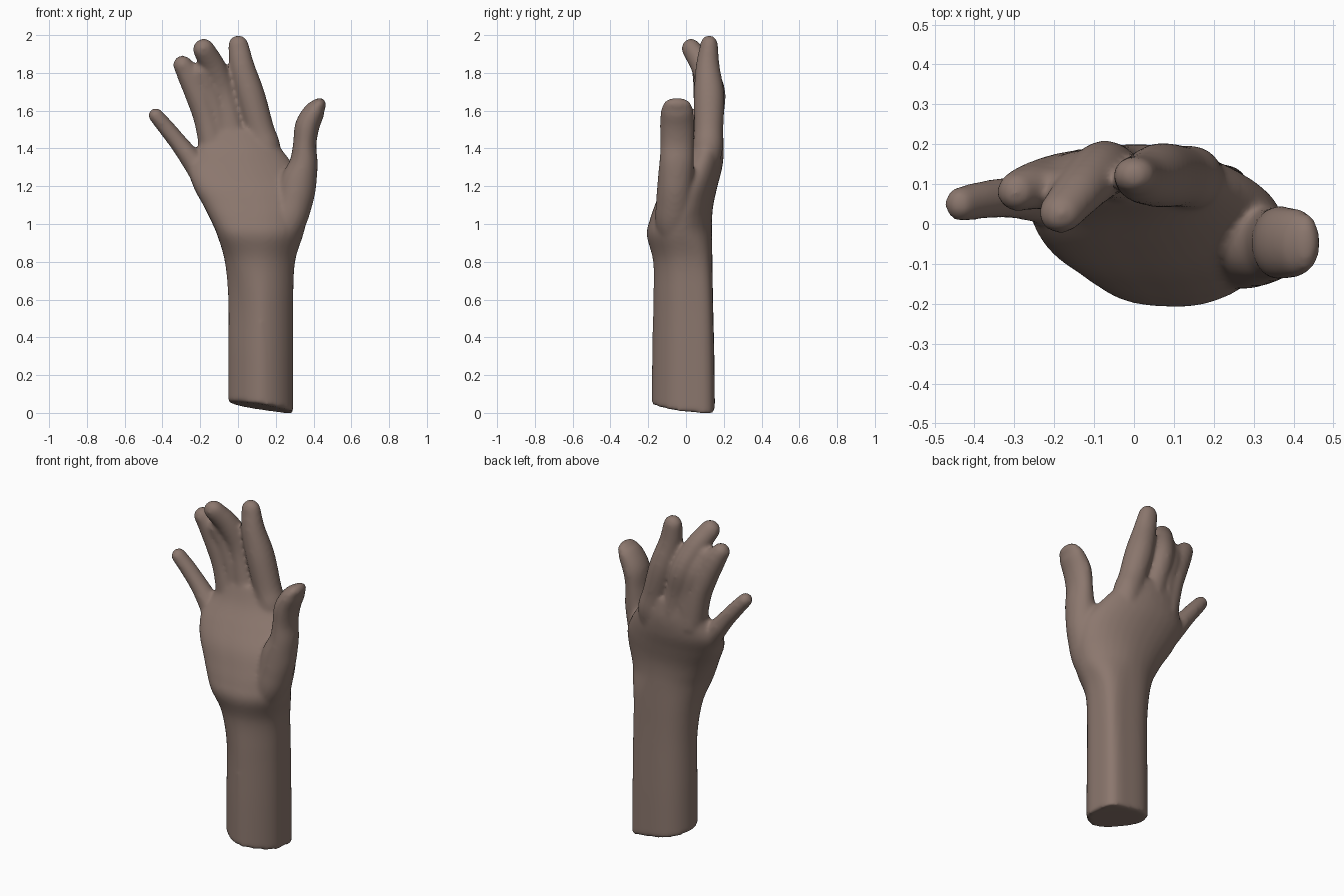
import bpy, bmesh, math
from mathutils import Vector

SIDES = 32
skin = bpy.data.materials.new("brown skin")
skin.diffuse_color = (0.26, 0.185, 0.155, 1)
bm = bmesh.new()


def catmull(a, b, c, d, t):
    return 0.5 * (2 * b + (c - a) * t + (2 * a - 5 * b + 4 * c - d) * t * t
                  + (3 * b - a - 3 * c + d) * t ** 3)


def smooth_path(keys, steps=6):
    ks = [Vector(k) for k in keys]
    ks = [ks[0] * 2 - ks[1]] + ks + [ks[-1] * 2 - ks[-2]]
    out = []
    for i in range(1, len(ks) - 2):
        out += [catmull(*ks[i - 1:i + 3], s / steps) for s in range(steps)]
    return out + [ks[-2]]


def ring(c, t, rx, ry, powers=(2, 2, 2, 2)):
    """Superellipse across direction t, with one squareness per quadrant."""
    u = Vector((t.z, 0, -t.x)).normalized()
    v = t.cross(u).normalized()
    vs = []
    for i in range(SIDES):
        a = 2 * math.pi * i / SIDES
        e = 2 / powers[i * 4 // SIDES]
        p, q = math.cos(a), math.sin(a)
        p = math.copysign(abs(p) ** e, p) * rx
        q = math.copysign(abs(q) ** e, q) * ry
        vs.append(bm.verts.new(c + u * p + v * q))
    return vs


def skin_rings(rings):
    for a, b in zip(rings, rings[1:]):
        for i in range(SIDES):
            j = (i + 1) % SIDES
            bm.faces.new((a[i], a[j], b[j], b[i]))
    bm.faces.new(rings[0][::-1])
    bm.faces.new(rings[-1])


def digit(keys):
    """Tapered tube with a domed tip; keys are x, y, z, half width, half depth."""
    path = smooth_path(keys)
    rings = []
    for i, k in enumerate(path):
        t = (path[min(i + 1, len(path) - 1)].to_3d() - path[max(i - 1, 0)].to_3d()).normalized()
        rings.append(ring(k.to_3d(), t, k[3], k[4]))
    end, r = path[-1], path[-1][3]
    for deg in (20, 40, 60, 75, 86):
        a = math.radians(deg)
        rings.append(ring(end.to_3d() + t * r * math.sin(a), t,
                          end[3] * math.cos(a), end[4] * math.cos(a)))
    skin_rings(rings)


# Forearm, wrist and palm: z, x min, x max, y min, y max, blend arm to palm shape
arm_shape = Vector((5.0, 2.3, 1.5, 1.7))
palm_shape = Vector((1.9, 2.2, 2.9, 1.9))
body = [
    (0.03, -0.053, 0.293, -0.183, 0.153, 0.0),
    (0.30, -0.052, 0.292, -0.18, 0.15, 0.0),
    (0.60, -0.052, 0.292, -0.174, 0.143, 0.0),
    (0.80, -0.070, 0.302, -0.174, 0.14, 0.4),
    (0.94, -0.11, 0.345, -0.208, 0.138, 0.9),
    (1.02, -0.145, 0.365, -0.192, 0.138, 1.0),
    (1.10, -0.185, 0.375, -0.165, 0.145, 1.0),
    (1.20, -0.238, 0.365, -0.125, 0.167, 1.0),
    (1.30, -0.262, 0.305, -0.06, 0.192, 1.0),
    (1.40, -0.215, 0.23, 0.01, 0.20, 1.0),
    (1.50, -0.20, 0.17, 0.055, 0.185, 1.0),
]
rings = []
for z, x0, x1, y0, y1, w in smooth_path(body):
    rings.append(ring(Vector(((x0 + x1) / 2, (y0 + y1) / 2, z)), Vector((0, 0, 1)),
                      (x1 - x0) / 2, (y1 - y0) / 2, arm_shape.lerp(palm_shape, w)))
for v in rings[0]:  # slanted cut at the bottom
    v.co.z = max(-0.004, 0.03 - 0.15 * (v.co.x - 0.12) - 0.1 * v.co.y)
skin_rings(rings)

# Thumb and its mound
digit([(0.22, -0.05, 0.84, 0.05, 0.06), (0.265, -0.065, 1.00, 0.09, 0.095),
       (0.298, -0.06, 1.12, 0.098, 0.098), (0.32, -0.055, 1.22, 0.097, 0.096),
       (0.347, -0.05, 1.32, 0.076, 0.092), (0.353, -0.047, 1.42, 0.062, 0.089),
       (0.367, -0.047, 1.52, 0.065, 0.092), (0.407, -0.047, 1.60, 0.055, 0.086),
       (0.43, -0.047, 1.632, 0.037, 0.074)])
# Index finger
digit([(0.155, 0.10, 1.28, 0.060, 0.065), (0.145, 0.115, 1.40, 0.080, 0.080),
       (0.115, 0.12, 1.50, 0.077, 0.077),
       (0.065, 0.122, 1.68, 0.078, 0.081), (0.022, 0.115, 1.83, 0.067, 0.064),
       (0.002, 0.122, 1.945, 0.055, 0.048)])
# Middle finger
digit([(-0.005, 0.12, 1.38, 0.075, 0.08), (-0.045, 0.128, 1.55, 0.070, 0.07),
       (-0.08, 0.135, 1.70, 0.070, 0.073), (-0.13, 0.09, 1.83, 0.066, 0.063),
       (-0.182, 0.03, 1.925, 0.058, 0.052)])
# Ring finger
digit([(-0.12, 0.11, 1.36, 0.078, 0.08), (-0.165, 0.112, 1.55, 0.068, 0.07),
       (-0.208, 0.105, 1.68, 0.070, 0.066), (-0.26, 0.093, 1.79, 0.063, 0.058),
       (-0.293, 0.082, 1.842, 0.051, 0.051)])
# Web joining the middle and ring fingers
digit([(-0.09, 0.12, 1.40, 0.07, 0.07), (-0.11, 0.12, 1.56, 0.06, 0.066),
       (-0.15, 0.115, 1.69, 0.06, 0.066), (-0.20, 0.085, 1.80, 0.052, 0.054)])
# Little finger
digit([(-0.11, 0.02, 1.13, 0.05, 0.05), (-0.19, 0.05, 1.26, 0.062, 0.062),
       (-0.25, 0.065, 1.345, 0.056, 0.06), (-0.315, 0.066, 1.43, 0.048, 0.052),
       (-0.38, 0.06, 1.51, 0.044, 0.048), (-0.435, 0.05, 1.575, 0.04, 0.044)])

# One fused, smooth hand
bmesh.ops.recalc_face_normals(bm, faces=bm.faces)
mesh = bpy.data.meshes.new("hand")
bm.to_mesh(mesh)
bm.free()
hand = bpy.data.objects.new("hand", mesh)
bpy.context.collection.objects.link(hand)
mesh.materials.append(skin)
bpy.context.view_layer.objects.active = hand
hand.select_set(True)
fuse = hand.modifiers.new("fuse", 'REMESH')
fuse.mode = 'VOXEL'
fuse.voxel_size = 0.011
fuse.use_smooth_shade = True
soften = hand.modifiers.new("soften", 'SMOOTH')
soften.factor = 0.5
soften.iterations = 12
for name in ("fuse", "soften"):
    bpy.ops.object.modifier_apply(modifier=name)
bpy.ops.object.shade_smooth_by_angle(angle=math.radians(50))
